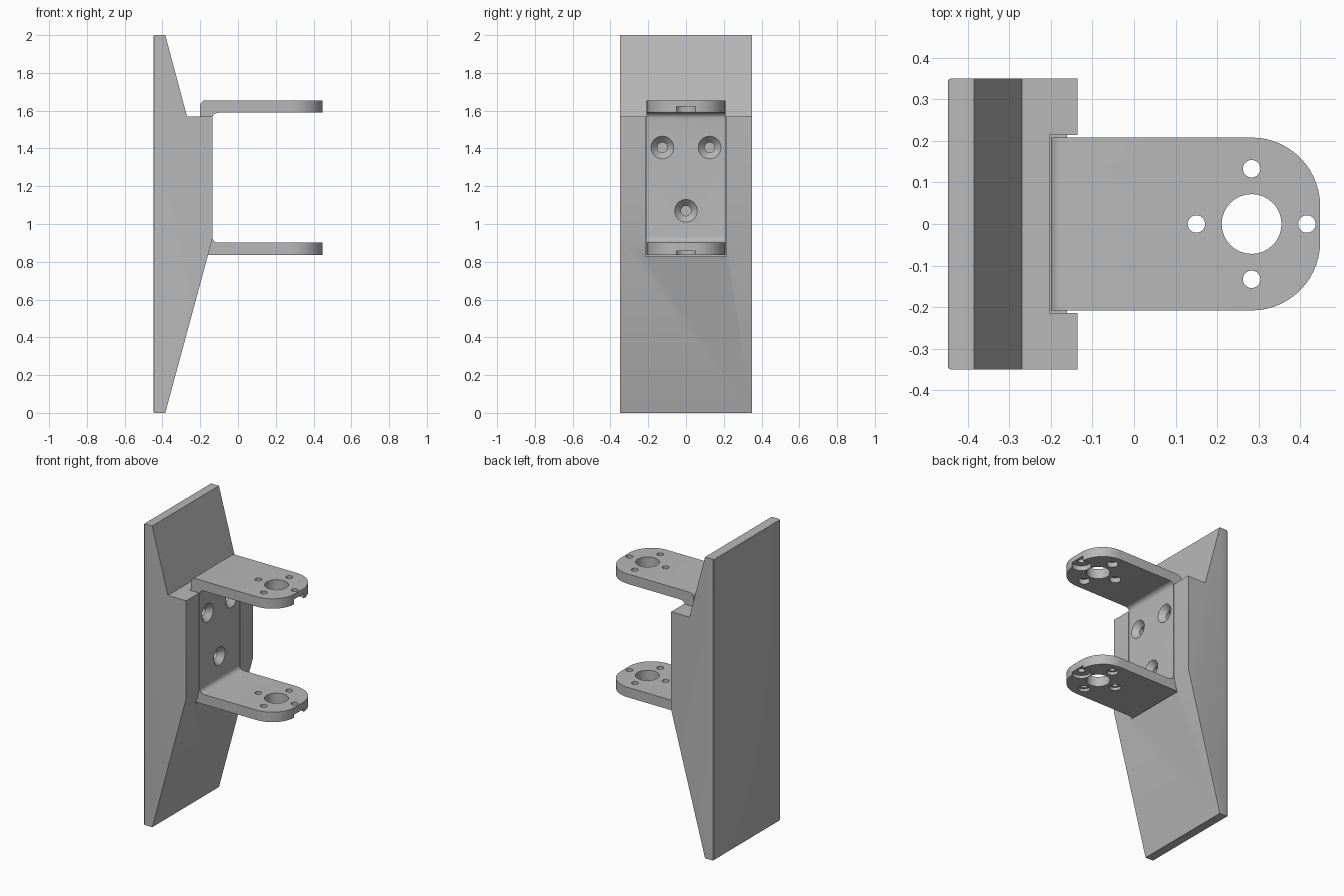
import bpy, bmesh, math
from mathutils import Matrix, Vector

cube = bpy.data.objects.get("Cube")
if cube:
    bpy.data.objects.remove(cube, do_unlink=True)

grey = bpy.data.materials.new("plain_grey")
grey.use_nodes = True
grey.diffuse_color = (0.48, 0.48, 0.48, 1)
grey.node_tree.nodes["Principled BSDF"].inputs["Base Color"].default_value = grey.diffuse_color


def make_object(name, bm):
    bmesh.ops.recalc_face_normals(bm, faces=bm.faces[:])
    mesh = bpy.data.meshes.new(name)
    bm.to_mesh(mesh)
    bm.free()
    mesh.materials.append(grey)
    obj = bpy.data.objects.new(name, mesh)
    bpy.context.collection.objects.link(obj)
    return obj


def extrude_profile(points, half_width):
    """Extrude an x-z outline along y, centred."""
    bm = bmesh.new()
    face = bm.faces.new([bm.verts.new((x, -half_width, z)) for x, z in points])
    new = bmesh.ops.extrude_face_region(bm, geom=[face])["geom"]
    verts = [v for v in new if isinstance(v, bmesh.types.BMVert)]
    bmesh.ops.translate(bm, verts=verts, vec=(0, 2 * half_width, 0))
    return bm


def cut(target, cutter):
    cutter.hide_render = True
    mod = target.modifiers.new("cut", "BOOLEAN")
    mod.operation = "DIFFERENCE"
    mod.solver = "EXACT"
    mod.object = cutter
    bpy.ops.object.select_all(action="DESELECT")
    target.select_set(True)
    bpy.context.view_layer.objects.active = target
    bpy.ops.object.modifier_apply(modifier=mod.name)
    bpy.data.objects.remove(cutter, do_unlink=True)


def cone_cut(target, start, end, r1, r2):
    a, b = Vector(start), Vector(end)
    turn = (b - a).to_track_quat("Z", "Y").to_matrix().to_4x4()
    bm = bmesh.new()
    bmesh.ops.create_cone(bm, cap_ends=True, segments=32, radius1=r1, radius2=r2,
                          depth=(b - a).length,
                          matrix=Matrix.Translation((a + b) / 2) @ turn)
    cut(target, make_object("hole_cutter", bm))


def arc(cx, cz, r, start, end, steps=6):
    return [(cx + r * math.cos(math.radians(start + (end - start) * i / steps)),
             cz + r * math.sin(math.radians(start + (end - start) * i / steps)))
            for i in range(steps + 1)]


# Wedge-shaped back body with softened rear and end edges
BACK, FRONT = -0.448, -0.136
body_bm = extrude_profile([(BACK, 0), (-0.385, 0), (FRONT, 0.92), (FRONT, 1.57),
                           (-0.27, 1.57), (-0.385, 2), (BACK, 2)], 0.35)
rim = [e for e in body_bm.edges if all(v.co.x < BACK + 0.001 for v in e.verts)]
bmesh.ops.bevel(body_bm, geom=rim, offset=0.008, segments=3, profile=0.5, affect="EDGES")
body = make_object("wedge_body", body_bm)

# Recess that receives the bracket
slot = extrude_profile([(-0.203, 0.827), (0, 0.827), (0, 1.8), (-0.203, 1.8)], 0.214)
cut(body, make_object("slot_cutter", slot))

# U-shaped bracket with rounded bends
LEFT, TIP = -0.2, 0.448
LOW, HIGH, THICK, BEND = 0.836, 1.655, 0.066, 0.03
inner = FRONT + BEND
outline = [(TIP, LOW)]
outline += arc(LEFT + BEND, LOW + BEND, BEND, 270, 180)
outline += arc(LEFT + BEND, HIGH - BEND, BEND, 180, 90)
outline += [(TIP, HIGH), (TIP, HIGH - THICK)]
outline += arc(inner, HIGH - THICK - BEND, BEND, 90, 180)
outline += arc(inner, LOW + THICK + BEND, BEND, 180, 270)
outline += [(TIP, LOW + THICK)]
bracket_bm = extrude_profile(outline, 0.208)

# Round the outer corners of both arms
corners = [e for e in bracket_bm.edges
           if all(v.co.x > TIP - 0.001 for v in e.verts)
           and abs(e.verts[0].co.y - e.verts[1].co.y) < 0.001]
bmesh.ops.bevel(bracket_bm, geom=corners, offset=0.165, segments=14, profile=0.5, affect="EDGES")
bracket = make_object("u_bracket", bracket_bm)

# Hub and bolt holes, with recesses under each arm
HUB, RING = 0.283, 0.133
cone_cut(bracket, (HUB, 0, 0.7), (HUB, 0, 1.8), 0.072, 0.072)
for i in range(4):
    x = HUB + RING * math.cos(i * math.pi / 2)
    y = RING * math.sin(i * math.pi / 2)
    cone_cut(bracket, (x, y, 0.7), (x, y, 1.8), 0.021, 0.021)
    bore = 0.06 if i == 0 else 0.035
    for bottom, depth in ((LOW, 0.02), (HIGH - THICK, 0.033)):
        cone_cut(bracket, (x, y, bottom - 0.05), (x, y, bottom + depth), bore, bore)

# Countersunk screw holes in the back plate
for y, z in ((-0.125, 1.405), (0.125, 1.405), (0, 1.07)):
    cone_cut(bracket, (-0.25, y, z), (-0.1, y, z), 0.027, 0.027)
    cone_cut(bracket, (-0.171, y, z), (-0.101, y, z), 0.027, 0.093)

# Smooth shading on curved faces, crisp edges elsewhere
bpy.ops.object.select_all(action="DESELECT")
for obj in (body, bracket):
    obj.select_set(True)
bpy.context.view_layer.objects.active = body
bpy.ops.object.shade_smooth_by_angle(angle=math.radians(30))
